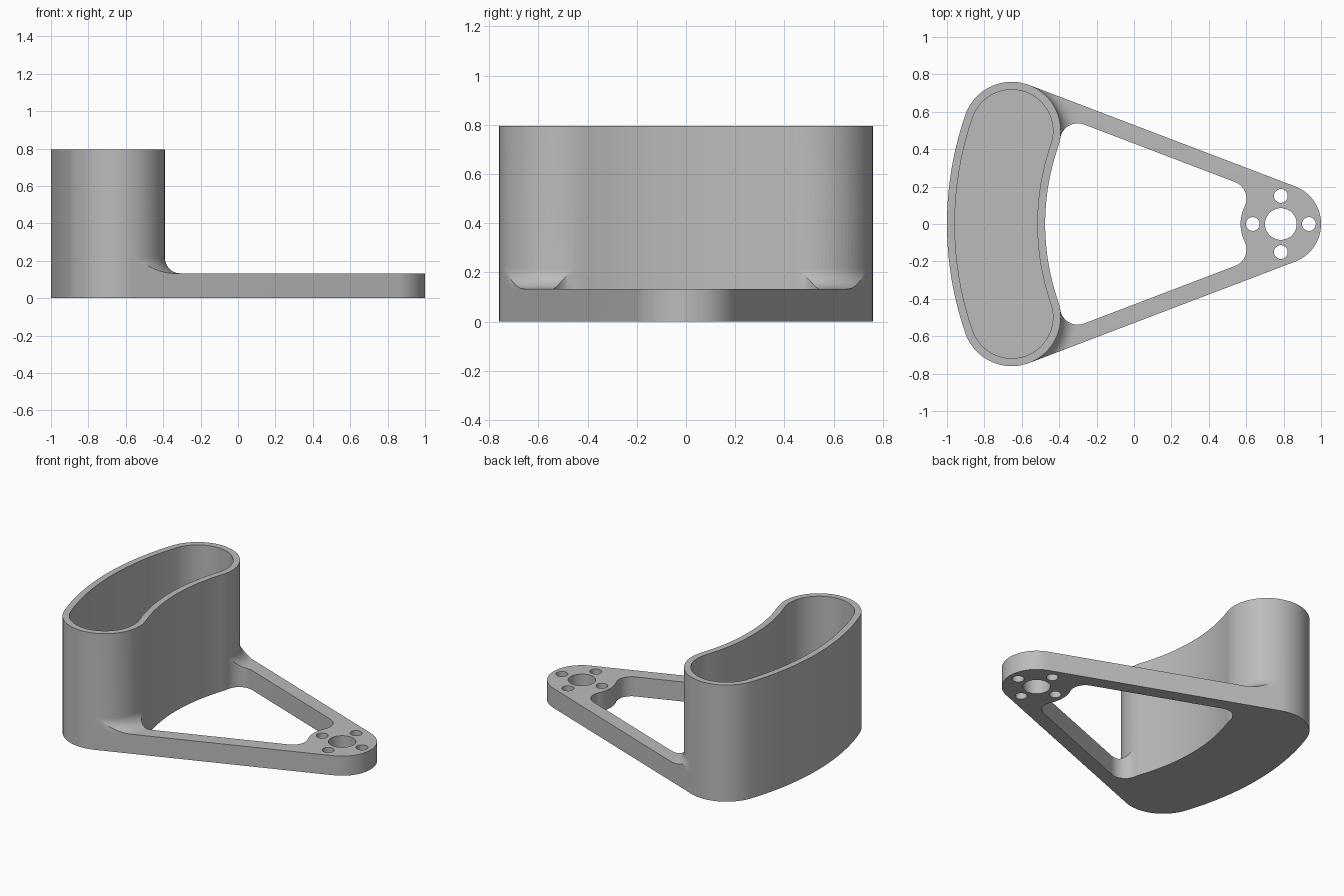
import bpy, bmesh, math
from math import sin, cos, pi, sqrt, atan2
from mathutils import Vector as V

cube = bpy.data.objects.get("Cube")
if cube:
    bpy.data.objects.remove(cube)

grey = bpy.data.materials.new("plain grey")
grey.use_nodes = True
grey.diffuse_color = (0.5, 0.5, 0.5, 1)
grey.node_tree.nodes["Principled BSDF"].inputs["Base Color"].default_value = (0.5, 0.5, 0.5, 1)

# Main dimensions
HUB, HUB_R = V((0.785, 0)), 0.215
MID_R, CAP_R, WALL = 1.5225, 0.2625, 0.042
CUP_H, ARM_H, FLOOR = 0.795, 0.133, 0.042
ARM_W, CORNER, FILLET = 0.0925, 0.095, 0.085
BEND = math.asin(0.4975 / MID_R)
CAP = HUB + MID_R * V((-cos(BEND), sin(BEND)))


def polar(a):
    return V((cos(a), sin(a)))


def arc(c, r, a, b, n):
    return [c + r * polar(a + (b - a) * i / n) for i in range(n + 1)]


def mirrored(half):
    """Close an outline by reflecting its upper half across the x axis."""
    return half + [V((p.x, -p.y)) for p in reversed(half) if abs(p.y) > 1e-5]


def add_object(name, bm):
    bmesh.ops.remove_doubles(bm, verts=bm.verts, dist=1e-5)
    bmesh.ops.recalc_face_normals(bm, faces=bm.faces)
    mesh = bpy.data.meshes.new(name)
    bm.to_mesh(mesh)
    bm.free()
    mesh.materials.append(grey)
    ob = bpy.data.objects.new(name, mesh)
    bpy.context.collection.objects.link(ob)
    return ob


def prism(name, outline, z0, z1):
    bm = bmesh.new()
    face = bm.faces.new([bm.verts.new((p.x, p.y, z0)) for p in outline])
    top = bmesh.ops.extrude_face_region(bm, geom=[face])["geom"]
    bmesh.ops.translate(bm, vec=(0, 0, z1 - z0),
                        verts=[g for g in top if isinstance(g, bmesh.types.BMVert)])
    return add_object(name, bm)


def lathe(name, centre, profile, n=96):
    bm = bmesh.new()
    rings = [[bm.verts.new((centre.x + r * cos(2 * pi * i / n),
                            centre.y + r * sin(2 * pi * i / n), z)) for r, z in profile]
             for i in range(n)]
    m = len(profile)
    for i in range(n):
        a, b = rings[i], rings[(i + 1) % n]
        for j in range(m):
            k = (j + 1) % m
            bm.faces.new((a[j], b[j], b[k], a[k]))
    return add_object(name, bm)


def boolean(target, tool, operation, keep=False):
    mod = target.modifiers.new("cut", 'BOOLEAN')
    mod.operation, mod.solver, mod.object = operation, 'EXACT', tool
    bpy.context.view_layer.objects.active = target
    bpy.ops.object.modifier_apply(modifier=mod.name)
    if not keep:
        bpy.data.objects.remove(tool)


def kidney(r):
    """Bent slot outline, concentric with the hub."""
    half = arc(HUB, MID_R + r, pi, pi - BEND, 24)
    half += arc(CAP, r, pi - BEND, -BEND, 48)[1:]
    half += arc(HUB, MID_R - r, pi - BEND, pi, 24)[1:]
    return mirrored(half)


# Outer arm edge: common tangent of the cup end and the hub
theta = math.acos((CAP_R - HUB_R) / MID_R) - BEND
n, t = polar(theta), V((sin(theta), -cos(theta)))
edge = n.dot(HUB) + HUB_R
arm_outline = mirrored([CAP, CAP + CAP_R * n] + arc(HUB, HUB_R, theta, 0, 24))


def corner_centre(c, r, side):
    h = edge - ARM_W - CORNER - n.dot(c)
    return c + n * h + t * side * sqrt((r + CORNER) ** 2 - h * h)


# Opening between the arms, rounded against the cup and the hub
pc, ph = corner_centre(CAP, CAP_R, 1), corner_centre(HUB, HUB_R, -1)
to_cap, to_hub = CAP - pc, HUB - ph
cap_a, hub_a = atan2(to_cap.y, to_cap.x), atan2(to_hub.y, to_hub.x)
opening = [V((-0.7, 0.42)), pc + to_cap.normalized() * (CORNER + 0.03)]
opening += arc(pc, CORNER, cap_a, theta, 16)
opening += arc(ph, CORNER, theta, hub_a, 16)
opening += arc(HUB, HUB_R, hub_a + pi, pi, 10)[1:]
opening = mirrored(opening)

# Arms with the hub, and a tall copy that trims the fillets
arms = prism("arms", arm_outline, 0, ARM_H)
trim = prism("fillet_trim", arm_outline, 0.02, 0.5)
for body in (arms, trim):
    boolean(body, prism("opening_cutter", opening, -0.1, 0.6), 'DIFFERENCE')

# Shaft hole and four screw holes
holes = [(HUB, 0.085)] + [(HUB + 0.15 * polar(i * pi / 2), 0.037) for i in range(4)]
for c, r in holes:
    boolean(arms, prism("hole_cutter", arc(c, r, 0, 2 * pi, 40)[:-1], -0.1, 0.6), 'DIFFERENCE')

# Cup body joined to the arms
holder = prism("cup_holder", kidney(CAP_R), 0, CUP_H)
boolean(holder, arms, 'UNION')

# Concave fillets where the arms meet the cup
reach = CAP_R + FILLET
curve = [(p.x, p.y) for p in arc(V((reach, ARM_H + FILLET)), FILLET, 1.5 * pi, pi, 12)]
profile = [(CAP_R - 0.03, 0.08), (reach, 0.08)] + curve + [(CAP_R - 0.03, ARM_H + FILLET)]
for side in (1, -1):
    fillet = lathe("arm_fillet", V((CAP.x, CAP.y * side)), profile)
    boolean(fillet, trim, 'INTERSECT', keep=True)
    boolean(holder, fillet, 'UNION')
bpy.data.objects.remove(trim)

# Cup cavity
boolean(holder, prism("cavity_cutter", kidney(CAP_R - WALL), FLOOR, 1), 'DIFFERENCE')

bpy.ops.object.select_all(action='DESELECT')
holder.select_set(True)
bpy.context.view_layer.objects.active = holder
bpy.ops.object.shade_smooth_by_angle(angle=math.radians(30))
